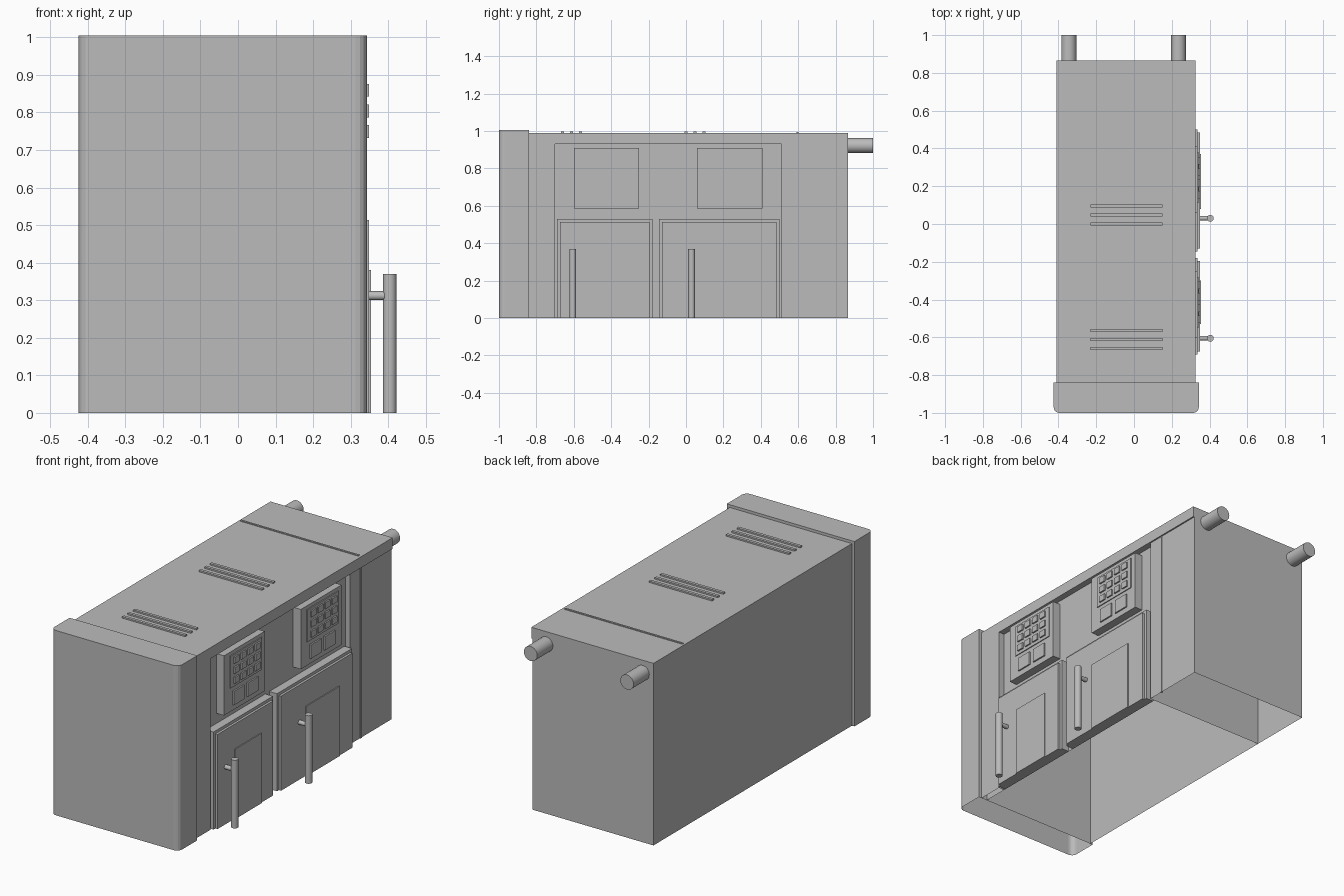
import bpy, bmesh
from math import pi
from mathutils import Vector

cube = bpy.data.objects.get("Cube")
if cube:
    bpy.data.objects.remove(cube)

grey = bpy.data.materials.new("plain grey")
grey.use_nodes = True
COLOUR = (0.5, 0.5, 0.5, 1)
grey.diffuse_color = COLOUR
grey.node_tree.nodes["Principled BSDF"].inputs["Base Color"].default_value = COLOUR


def finish(name, bm):
    mesh = bpy.data.meshes.new(name)
    bm.to_mesh(mesh)
    bm.free()
    mesh.materials.append(grey)
    ob = bpy.data.objects.new(name, mesh)
    bpy.context.collection.objects.link(ob)
    return ob


def box(name, x, y, z, open_bottom=False, round_front=0):
    """Box from (min, max) ranges, optionally a shell open below."""
    bm = bmesh.new()
    bmesh.ops.create_cube(bm, size=1)
    for v in bm.verts:
        v.co = Vector([r[0] if c < 0 else r[1] for c, r in zip(v.co, (x, y, z))])
    if round_front:
        edges = [e for e in bm.edges if all(v.co.y == y[0] for v in e.verts)
                 and e.verts[0].co.x == e.verts[1].co.x]
        bmesh.ops.bevel(bm, geom=edges, offset=round_front, segments=4,
                        profile=0.5, affect='EDGES')
    bm.normal_update()
    if open_bottom:
        bottom = [f for f in bm.faces if f.normal.z < -0.9]
        bmesh.ops.delete(bm, geom=bottom, context='FACES_ONLY')
    return finish(name, bm)


def rod(name, start, end, radius):
    """Smooth cylinder between two points."""
    a, b = Vector(start), Vector(end)
    bm = bmesh.new()
    bmesh.ops.create_cone(bm, cap_ends=True, segments=24, radius1=radius,
                          radius2=radius, depth=(b - a).length)
    turn = Vector((0, 0, 1)).rotation_difference(b - a).to_matrix().to_4x4()
    turn.translation = (a + b) / 2
    bm.transform(turn)
    for f in bm.faces:
        f.smooth = len(f.verts) == 4
    for e in bm.edges:
        e.smooth = e.calc_face_angle(0) < pi / 4
    return finish(name, bm)


LEFT, FLOOR, SIDE = -0.41, 0.29, 0.325   # far wall, recessed wall, outer wall

# Cabinet shells, open underneath
box("cabinet_body", (LEFT, FLOOR), (-0.84, 0.51), (0, 0.93), open_bottom=True)
box("rear_body", (LEFT, 0.317), (0.51, 0.865), (0, 0.93), open_bottom=True)
box("front_post", (FLOOR, SIDE), (-0.84, -0.70), (0, 0.93), open_bottom=True)
box("roof", (LEFT, SIDE), (-0.84, 0.865), (0.93, 0.99))
box("front_slab", (-0.425, 0.343), (-1, -0.84), (0, 1.005),
    open_bottom=True, round_front=0.03)

# Seam strips across the roof and down the rear side
box("roof_seam", (-0.40, 0.31), (0.591, 0.601), (0.98, 0.995))
box("side_seam", (0.31, 0.321), (0.595, 0.605), (0, 0.93))

# Roof vents in two groups of three
for group, start in enumerate((-0.66, 0.0)):
    for i in range(3):
        y = start + i * 0.048
        box(f"roof_vent_{group}_{i}", (-0.23, 0.15), (y - 0.008, y + 0.008), (0.98, 0.998))

# Doors: frame, leaf, raised plate and handle
doors = [(-0.69, -0.18, -0.53, -0.30, -0.605), (-0.145, 0.50, 0.08, 0.37, 0.03)]
for i, (y0, y1, p0, p1, h) in enumerate(doors):
    box(f"door_frame_{i}", (FLOOR, 0.336), (y0, y1), (0, 0.53))
    box(f"door_leaf_{i}", (0.33, 0.349), (y0 + 0.016, y1 - 0.016), (0, 0.514))
    box(f"door_plate_{i}", (0.34, 0.354), (p0, p1), (0, 0.38))
    rod(f"handle_bar_{i}", (0.404, h, 0), (0.404, h, 0.37), 0.018)
    rod(f"handle_bracket_{i}", (0.34, h, 0.312), (0.40, h, 0.312), 0.012)

# Control panels with a keypad and two large buttons
for i, y0 in enumerate((-0.60, 0.06)):
    box(f"control_panel_{i}", (FLOOR, 0.336), (y0, y0 + 0.35), (0.585, 0.91))
    box(f"keypad_plate_{i}", (0.33, 0.341), (y0 + 0.05, y0 + 0.32), (0.715, 0.89))
    for row in range(3):
        for col in range(4):
            y, z = y0 + 0.075 + col * 0.06, 0.732 + row * 0.055
            box(f"key_{i}_{row}_{col}", (0.335, 0.349), (y, y + 0.04), (z, z + 0.034))
    for k in range(2):
        y = y0 + 0.075 + k * 0.12
        box(f"large_button_{i}_{k}", (0.33, 0.344), (y, y + 0.09), (0.615, 0.69))

# Rear pipes
for side, x in (("right", -0.345), ("left", 0.235)):
    rod(f"rear_pipe_{side}", (x, 0.85, 0.922), (x, 1, 0.922), 0.04)
